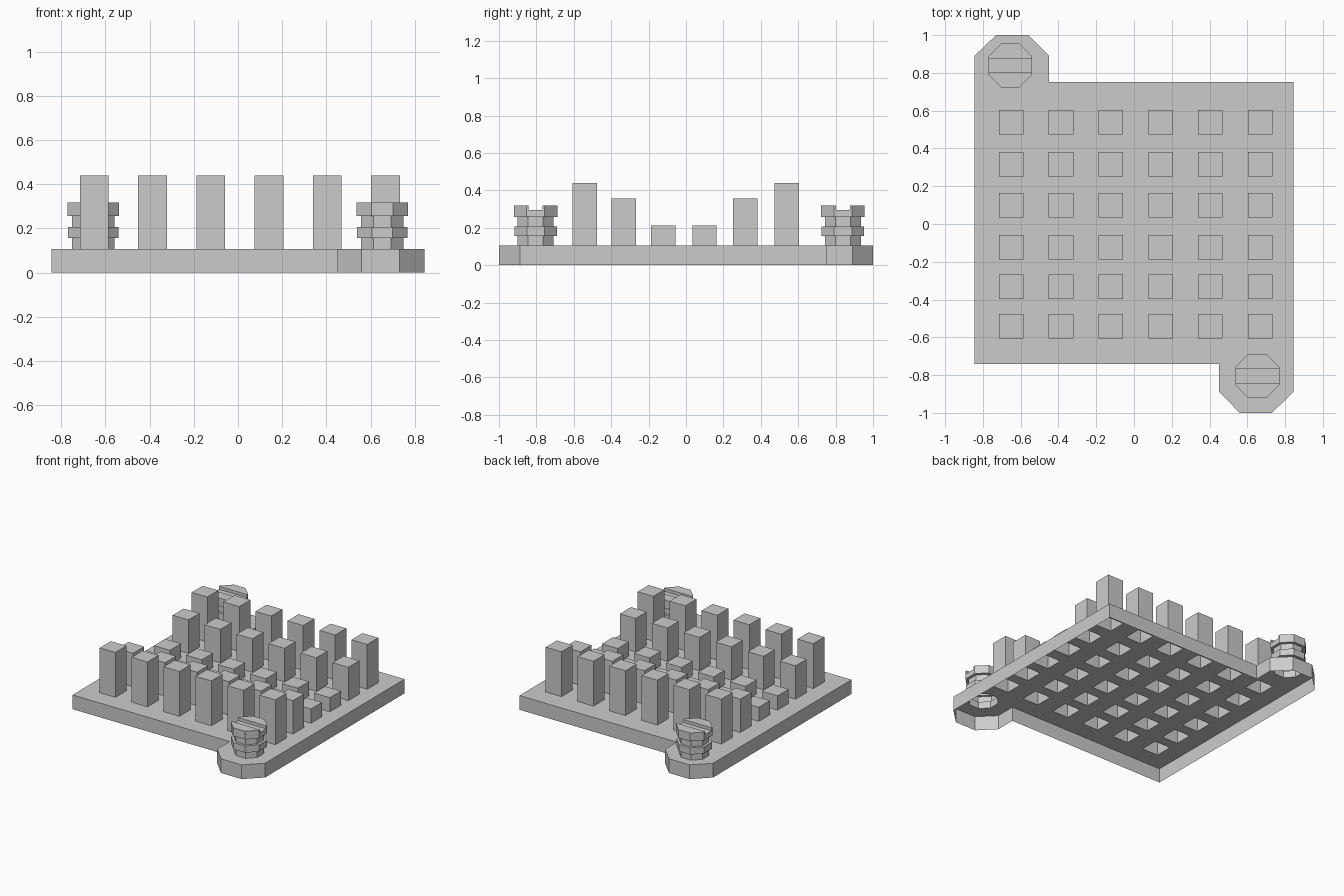
import bpy, bmesh, math

if "Cube" in bpy.data.objects:
    bpy.data.objects.remove(bpy.data.objects["Cube"])

DECK = 0.106


def add_object(name, verts, faces):
    mesh = bpy.data.meshes.new(name)
    mesh.from_pydata(verts, [], faces)
    obj = bpy.data.objects.new(name, mesh)
    bpy.context.collection.objects.link(obj)
    return obj


def wall(outline, z0, z1):
    """Open band of quads around a closed 2D outline."""
    n = len(outline)
    verts = [(x, y, z0) for x, y in outline] + [(x, y, z1) for x, y in outline]
    faces = [(i, (i + 1) % n, n + (i + 1) % n, n + i) for i in range(n)]
    return verts, faces


def capped(outline, z0, z1):
    """Band with a lid, open underneath."""
    verts, faces = wall(outline, z0, z1)
    n = len(outline)
    return verts, faces + [tuple(range(n, 2 * n))]


def square(cx, cy, h):
    return [(cx - h, cy - h), (cx + h, cy - h), (cx + h, cy + h), (cx - h, cy + h)]


def octagon(cx, cy, apothem):
    r = apothem / math.cos(math.pi / 8)
    return [(cx + r * math.cos(math.pi / 8 + k * math.pi / 4),
             cy + r * math.sin(math.pi / 8 + k * math.pi / 4)) for k in range(8)]


# Layout: plate outline with two diagonal mounting ears, pin grid, fasteners
outline = [(-0.845, -0.74), (0.45, -0.74), (0.45, -0.888), (0.56, -1), (0.73, -1),
           (0.845, -0.888), (0.845, 0.752), (-0.45, 0.752), (-0.45, 0.89),
           (-0.56, 1), (-0.73, 1), (-0.845, 0.89)]
xs = [-0.65 + 0.2635 * i for i in range(6)]
rows = [(-0.541, 0.44), (-0.333, 0.355), (-0.122, 0.212),
        (0.099, 0.212), (0.317, 0.355), (0.539, 0.44)]
fasteners = [(-0.655, 0.839), (0.653, -0.804)]
PIN, NECK = 0.065, 0.096

# Plate top: filled flat curve with openings below the hollow pins and fasteners
curve = bpy.data.curves.new("plate_outline", 'CURVE')
curve.dimensions = '2D'
curve.fill_mode = 'BOTH'
loops = [outline] + [square(x, y, PIN) for x in xs for y, _ in rows]
loops += [octagon(x, y, NECK) for x, y in fasteners]
for loop in loops:
    spline = curve.splines.new('POLY')
    spline.points.add(len(loop) - 1)
    for p, (x, y) in zip(spline.points, loop):
        p.co = (x, y, 0, 1)
    spline.use_cyclic_u = True
temp = bpy.data.objects.new("plate_outline", curve)
bpy.context.collection.objects.link(temp)
bpy.context.view_layer.update()
mesh = bpy.data.meshes.new_from_object(
    temp.evaluated_get(bpy.context.evaluated_depsgraph_get()))
bpy.data.objects.remove(temp)
bm = bmesh.new()
bm.from_mesh(mesh)
for v in bm.verts:
    v.co.z = DECK
bm.normal_update()
bmesh.ops.reverse_faces(bm, faces=[f for f in bm.faces if f.normal.z < 0])
bm.to_mesh(mesh)
bm.free()
top = bpy.data.objects.new("plate_top", mesh)
bpy.context.collection.objects.link(top)

# Plate rim, open at the bottom
add_object("plate_rim", *wall(outline, 0, DECK))

# Cooling pins
for r, (y, h) in enumerate(rows):
    for c, x in enumerate(xs):
        add_object(f"pin_{r}_{c}", *capped(square(x, y, PIN), DECK, h))

# Slotted fasteners: stepped octagonal shaft, two head halves and slot floor
profile = [(NECK, DECK), (NECK, 0.157), (0.114, 0.157), (0.114, 0.207),
           (NECK, 0.207), (NECK, 0.257), (0.116, 0.257), (0.116, 0.295)]
half = [(0.116, 0.037), (0.116, 0.048), (0.048, 0.116),
        (-0.048, 0.116), (-0.116, 0.048), (-0.116, 0.037)]
for i, (cx, cy) in enumerate(fasteners):
    verts, faces = [], []
    for r, z in profile:
        verts += [(x, y, z) for x, y in octagon(cx, cy, r)]
    for s in range(len(profile) - 1):
        for k in range(8):
            a, b = s * 8 + k, s * 8 + (k + 1) % 8
            faces.append((a, b, b + 8, a + 8))
    for turn in (1, -1):
        hv, hf = capped([(cx + turn * x, cy + turn * y) for x, y in half], 0.295, 0.318)
        base = len(verts)
        verts += hv
        faces += [tuple(base + j for j in f) for f in hf]
    base = len(verts)
    verts += [(cx + x, cy + y, 0.295) for x, y in
              ((-0.116, -0.037), (0.116, -0.037), (0.116, 0.037), (-0.116, 0.037))]
    faces.append(tuple(range(base, base + 4)))
    add_object(f"fastener_{i}", verts, faces)
